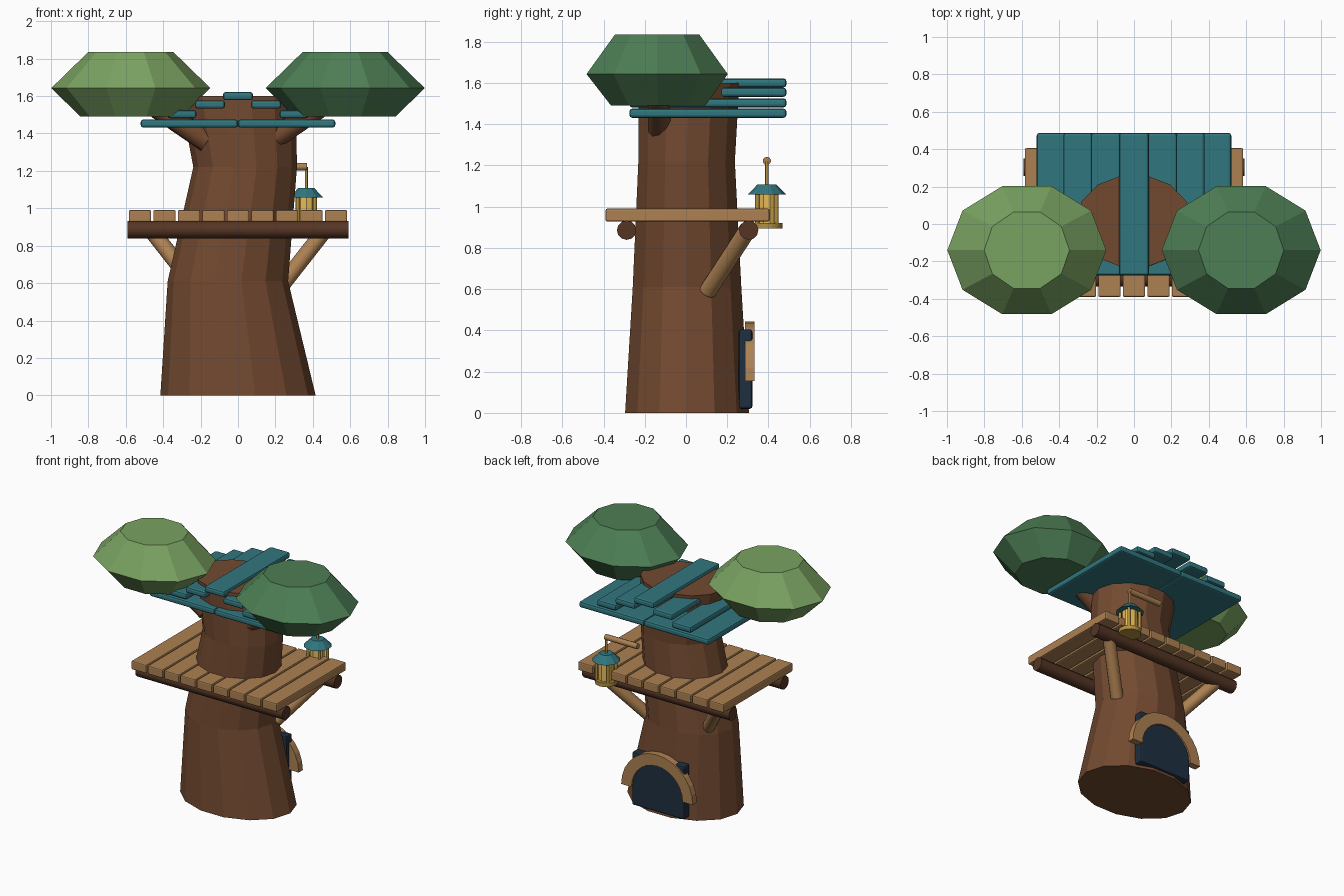
import bpy, bmesh
from math import sin, cos, pi
from mathutils import Vector

if "Cube" in bpy.data.objects:
    bpy.data.objects.remove(bpy.data.objects["Cube"])


def mat(name, r, g, b):
    m = bpy.data.materials.new(name)
    m.diffuse_color = (r, g, b, 1)
    m.use_nodes = True
    m.node_tree.nodes["Principled BSDF"].inputs["Base Color"].default_value = m.diffuse_color
    return m


BARK = mat("bark", .17, .068, .03)
BEAM = mat("dark_wood", .09, .036, .018)
WOOD = mat("wood", .42, .22, .085)
TEAL = mat("teal", .03, .18, .21)
NAVY = mat("navy", .013, .028, .05)
GOLD = mat("gold", .45, .27, .05)
GLOW = mat("glow", .8, .5, .1)
LEAF_A = mat("light_leaf", .19, .36, .12)
LEAF_B = mat("dark_leaf", .075, .21, .09)


def finish(name, bm, m, bevel=0):
    bmesh.ops.recalc_face_normals(bm, faces=bm.faces)
    me = bpy.data.meshes.new(name)
    bm.to_mesh(me)
    bm.free()
    ob = bpy.data.objects.new(name, me)
    bpy.context.collection.objects.link(ob)
    me.materials.append(m)
    if bevel:
        mod = ob.modifiers.new("bevel", 'BEVEL')
        mod.width, mod.segments = bevel, 2
    return ob


def loft(name, rings, n, m):
    """Stack of elliptical rings (cx, cy, z, rx, ry), capped at both ends."""
    bm = bmesh.new()
    loops = [[bm.verts.new((cx + rx * cos(2 * pi * i / n), cy + ry * sin(2 * pi * i / n), z))
              for i in range(n)] for cx, cy, z, rx, ry in rings]
    for a, b in zip(loops, loops[1:]):
        for i in range(n):
            j = (i + 1) % n
            bm.faces.new((a[i], a[j], b[j], b[i]))
    bm.faces.new(loops[0])
    bm.faces.new(loops[-1])
    return finish(name, bm, m)


def box(name, lo, hi, m, bevel=0):
    lo, hi = Vector(lo), Vector(hi)
    bm = bmesh.new()
    bmesh.ops.create_cube(bm, size=1)
    bmesh.ops.scale(bm, vec=hi - lo, verts=bm.verts)
    bmesh.ops.translate(bm, vec=(lo + hi) / 2, verts=bm.verts)
    return finish(name, bm, m, bevel)


def rod(name, a, b, r1, r2, m, n=12, smooth=True):
    a, b = Vector(a), Vector(b)
    d = b - a
    bm = bmesh.new()
    bmesh.ops.create_cone(bm, cap_ends=True, segments=n, radius1=r1, radius2=r2, depth=d.length)
    ob = finish(name, bm, m)
    ob.rotation_mode = 'QUATERNION'
    ob.rotation_quaternion = d.to_track_quat('Z', 'Y')
    ob.location = (a + b) / 2
    if smooth:
        for p in ob.data.polygons:
            p.use_smooth = len(p.vertices) == 4
    return ob


# Leaning trunk
loft("trunk", [(0, .005, 0, .415, .308), (-.054, .005, .61, .322, .27),
               (.038, .003, 1.22, .277, .24), (0, .015, 1.6, .31, .25)], 14, BARK)

# Deck planks, beams and back braces
for i in range(9):
    x = (i - 4) * .131
    box(f"deck_plank_{i}", (x - .06, -.39, .928), (x + .06, .405, .99), WOOD, .008)
for side, y in (("front", -.288), ("back", .304)):
    rod(f"{side}_deck_beam", (-.59, y, .886), (.59, y, .886), .047, .047, BEAM)
for side, s in (("left", -1), ("right", 1)):
    rod(f"{side}_brace", (s * .47, .30, .89), (s * .235, .105, .59), .043, .043, WOOD)

# Branches and leaf canopies
for side, s, leaf in (("left", -1, LEAF_A), ("right", 1, LEAF_B)):
    rod(f"{side}_branch", (s * .165, -.125, 1.36), (s * .575, -.14, 1.62), .062, .045, BARK, 10)
    c = s * .573
    loft(f"{side}_canopy", [(c, -.135, 1.49, .27, .24), (c, -.14, 1.643, .425, .36),
                            (c, -.14, 1.835, .228, .215)], 10, leaf)

# Stepped roof: two wide slabs, then narrow planks up to the ridge
roof = [(-.26, .52, 1.453), (.26, .52, 1.453), (0, .16, 1.60)]
for s in (-1, 1):
    roof += [(s * .30, .155, 1.503), (s * .15, .16, 1.555)]
for i, (x, w, z) in enumerate(roof):
    box(f"roof_plank_{i}", (x - w / 2, -.275, z - .022), (x + w / 2, .487, z + .022), TEAL, .014)

# Back door with arched frame
box("door", (-.21, .255, .02), (.21, .322, .405), NAVY, .012)
bm = bmesh.new()
N = 14
rows = []
for i in range(N + 1):
    a = pi * i / N
    rows.append([bm.verts.new((r * cos(a), y, .155 + r * sin(a)))
                 for r, y in ((.205, .285), (.287, .285), (.287, .333), (.205, .333))])
for a, b in zip(rows, rows[1:]):
    for k in range(4):
        bm.faces.new((a[k], a[(k + 1) % 4], b[(k + 1) % 4], b[k]))
bm.faces.new(rows[0])
bm.faces.new(rows[-1])
finish("door_frame", bm, WOOD)

# Hanging lantern
X, Y = .365, .392
rod("lantern_arm", (.11, Y, 1.222), (.37, Y, 1.222), .02, .02, WOOD, 10)
rod("lantern_hanger", (X, Y, 1.10), (X, Y, 1.22), .008, .008, GOLD, 8)
rod("lantern_roof", (X, Y, 1.058), (X, Y, 1.108), .094, .045, TEAL, 10, False)
rod("lantern_glass", (X, Y, .92), (X, Y, 1.06), .053, .053, GLOW, 10, False)
rod("lantern_base", (X, Y, .893), (X, Y, .922), .076, .076, GOLD, 12)
for i in range(4):
    a = pi / 4 + i * pi / 2
    px, py = X + .065 * cos(a), Y + .065 * sin(a)
    rod(f"lantern_post_{i}", (px, py, .915), (px, py, 1.065), .011, .011, GOLD, 8)
